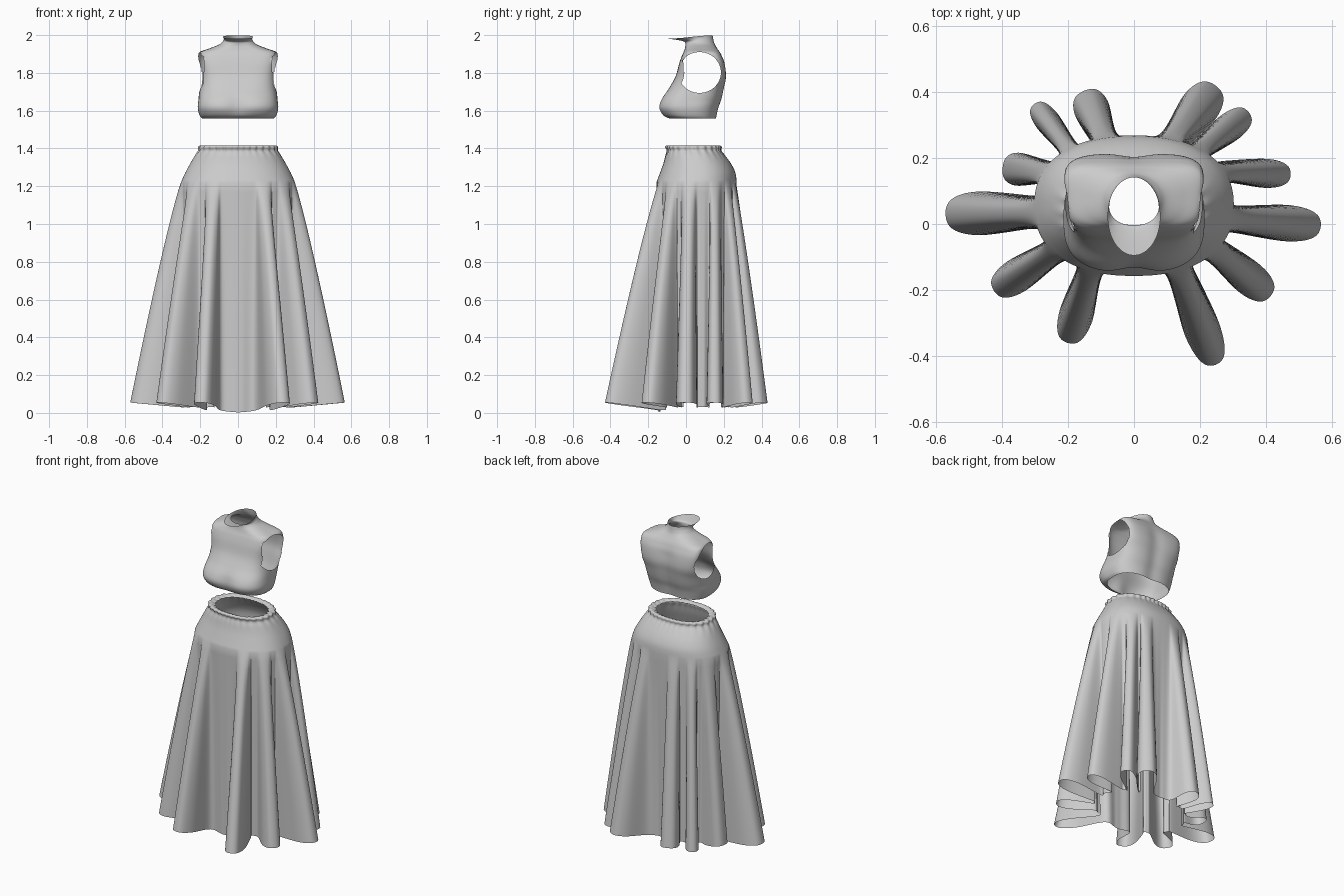
import bpy, bmesh, math
from mathutils import Vector

if "Cube" in bpy.data.objects:
    bpy.data.objects.remove(bpy.data.objects["Cube"])

fabric = bpy.data.materials.new("grey fabric")
fabric.diffuse_color = (0.6, 0.6, 0.6, 1)
fabric.use_nodes = True
fabric.node_tree.nodes["Principled BSDF"].inputs["Base Color"].default_value = fabric.diffuse_color


def catmull(p0, p1, p2, p3, t):
    return [0.5 * (2 * b + (c - a) * t + (2 * a - 5 * b + 4 * c - d) * t * t
                   + (3 * b - a - 3 * c + d) * t ** 3)
            for a, b, c, d in zip(p0, p1, p2, p3)]


def smooth_rows(rows, steps):
    """Resample an open table of profile rows with a smooth curve."""
    out = []
    for i in range(len(rows) - 1):
        q = [rows[max(i - 1, 0)], rows[i], rows[i + 1], rows[min(i + 2, len(rows) - 1)]]
        out += [catmull(*q, s / steps) for s in range(steps)]
    return out + [list(rows[-1])]


def oval(a, hx, yf, yb, n):
    """Point on a rounded-box outline at polar angle a."""
    hy, cy = (yb - yf) / 2, (yb + yf) / 2
    c, s = math.cos(a), math.sin(a)
    r = (abs(c / hx) ** n + abs(s / hy) ** n) ** (-1 / n)
    return r * c, cy + r * s


def loft(name, rings, edit=None):
    """Skin closed rings, listed bottom to top, counter-clockwise."""
    bm = bmesh.new()
    vs = [[bm.verts.new(p) for p in ring] for ring in rings]
    m = len(vs[0])
    for lo, hi in zip(vs, vs[1:]):
        for j in range(m):
            k = (j + 1) % m
            bm.faces.new((lo[j], lo[k], hi[k], hi[j]))
    if edit:
        edit(bm)
    for f in bm.faces:
        f.smooth = True
    me = bpy.data.meshes.new(name)
    bm.to_mesh(me)
    bm.free()
    me.materials.append(fabric)
    ob = bpy.data.objects.new(name, me)
    bpy.context.collection.objects.link(ob)
    return ob


# ---------- skirt ----------
# each fold: base angle, tip x, tip y, half width
folds = [(-8, .56, -.005, .055), (20, .47, .15, .044), (40, .345, .335, .044),
         (58, .245, .415, .06), (114, -.15, .40, .054), (139, -.30, .36, .038),
         (160, -.395, .17, .05), (184, -.565, .03, .066), (210, -.42, -.20, .052),
         (236, -.20, -.355, .052), (305, .245, -.42, .055), (331, .41, -.215, .052)]
VALLEY = (.305, -.15, .265, 2.3)
HIP_Z = 1.22
HIP = (.302, -.157, .268, 2.3)

controls = []      # x, y, hip angle, hem height
for i, (deg, tx, ty, w) in enumerate(folds):
    a = math.radians(deg)
    before = math.radians(deg - folds[i - 1][0] + (360 if i == 0 else 0))
    after = math.radians(folds[(i + 1) % 12][0] + (360 if i == 11 else 0) - deg)
    base = Vector(oval(a, *VALLEY))
    tip = Vector((tx, ty))
    d = (tip - base).normalized()
    side = Vector((-d.y, d.x))
    delta = 0.75 * w / (base - Vector((0, .055))).length
    low = .014 if math.sin(a) < -.8 else .03
    for k, out, wide in ((-1, 0, .75), (-1, .65, 1), (-1, .98, .55),
                         (1, .98, .55), (1, .65, 1), (1, 0, .75)):
        p = base.lerp(tip, out) + side * (k * w * wide)
        f = {0: 1.1, .65: .7, .98: .25}[out]
        spread = min(delta, .34 * (before if k < 0 else after)) * f
        controls.append((p.x, p.y, a + k * spread, low + (.054 - low) * out))
    for f in (.42, .58):
        v = a + after * f
        x, y = oval(v, *VALLEY)
        controls.append((x * .97, y * .97, v, .004 if math.sin(v) < -.9 else .032))

n = len(controls)


def ctrl(i):
    x, y, a, z = controls[i % n]
    return x, y, a + 2 * math.pi * (i // n), z


columns = []
for i in range(n):
    q = [ctrl(i + o) for o in (-1, 0, 1, 2)]
    for s in range(6):
        x, y, _, z = catmull(*q, s / 6)
        columns.append((x, y, q[1][2] + (q[2][2] - q[1][2]) * s / 6, z))

rings = []
for r in range(24):                      # hanging folds, hem to hip
    t = 1 - r / 24
    ring = []
    for x, y, a, z in columns:
        hx, hy = oval(a, *HIP)
        e = t ** .88
        ring.append((hx + (x - hx) * e, hy + (y - hy) * e, HIP_Z + (max(z, 0) - HIP_Z) * t))
    rings.append(ring)
# smooth yoke and gathered waistband: z, half x, front, back, ripple
yoke = smooth_rows([(1.22, .302, -.157, .268, 0), (1.27, .28, -.138, .262, 0),
                    (1.32, .253, -.12, .238, 0), (1.365, .226, -.108, .205, .004),
                    (1.39, .208, -.10, .185, .015), (1.408, .208, -.108, .187, .02),
                    (1.416, .192, -.095, .174, .02), (1.405, .165, -.072, .15, .02)], 3)
for z, hx, yf, yb, rip in yoke:
    ring = []
    for c in columns:
        x, y = oval(c[2], hx, yf, yb, 2.3)
        g = 1 + rip * math.sin(30 * c[2])
        ring.append((x * g, .04 + (y - .04) * g, z))
    rings.append(ring)
loft("skirt", rings)

# ---------- bodice ----------
# z, half x, front, back, squareness
profile = [(1.558, .19, -.09, .163, 2.7), (1.575, .203, -.125, .166, 2.7),
           (1.615, .213, -.147, .175, 2.8), (1.66, .209, -.133, .19, 3),
           (1.72, .204, -.09, .203, 3.2), (1.78, .202, -.056, .213, 4),
           (1.85, .205, -.036, .205, 5), (1.89, .207, -.022, .19, 5),
           (1.912, .198, -.012, .178, 4), (1.93, .15, -.006, .165, 3),
           (1.95, .10, -.003, .153, 2.3), (1.968, .08, -.01, .146, 2),
           (1.98, .075, -.045, .143, 2), (1.99, .08, -.095, .141, 2)]
rings = []
for z, hx, yf, yb, sq in smooth_rows(profile, 6):
    ring = []
    for j in range(200):
        a = 2 * math.pi * j / 200
        x, y = oval(a, hx, yf, yb, sq)
        s = math.sin(a)
        bust = math.exp(-((z - 1.62) / .06) ** 2)
        if s < 0:      # soft dip between the busts
            y += .016 * bust * math.exp(-(x / .06) ** 2) * -s
        else:          # shallow spine groove
            y -= .01 * math.exp(-(x / .05) ** 2) * s * max(0, min(1, (1.93 - z) / .1))
        # back panel is wider than the front
        x *= 1 + .1 * s * max(0, min(1, (z - 1.65) / .1)) * max(0, min(1, (1.95 - z) / .04))
        # collar rim tilts up to the back
        zz = z + max(0, z - 1.96) / .03 * .009 * s
        ring.append((x, y, zz))
    rings.append(ring)

CY, CZ, RY, RZ = .072, 1.802, .113, .108


def cut_armholes(bm):
    def dist(p):
        return math.hypot((p.y - CY) / RY, (p.z - CZ) / RZ)
    gone = []
    for f in bm.faces:
        c = f.calc_center_median()
        if abs(c.x) > .182 and dist(c) < 1:
            gone.append(f)
    bmesh.ops.delete(bm, geom=gone, context='FACES')
    for v in bm.verts:
        k = dist(v.co)
        if v.is_boundary and 1.65 < v.co.z < 1.94 and .9 < k < 1.1:
            v.co.y = CY + (v.co.y - CY) / k
            v.co.z = CZ + (v.co.z - CZ) / k


loft("bodice", rings, cut_armholes)
